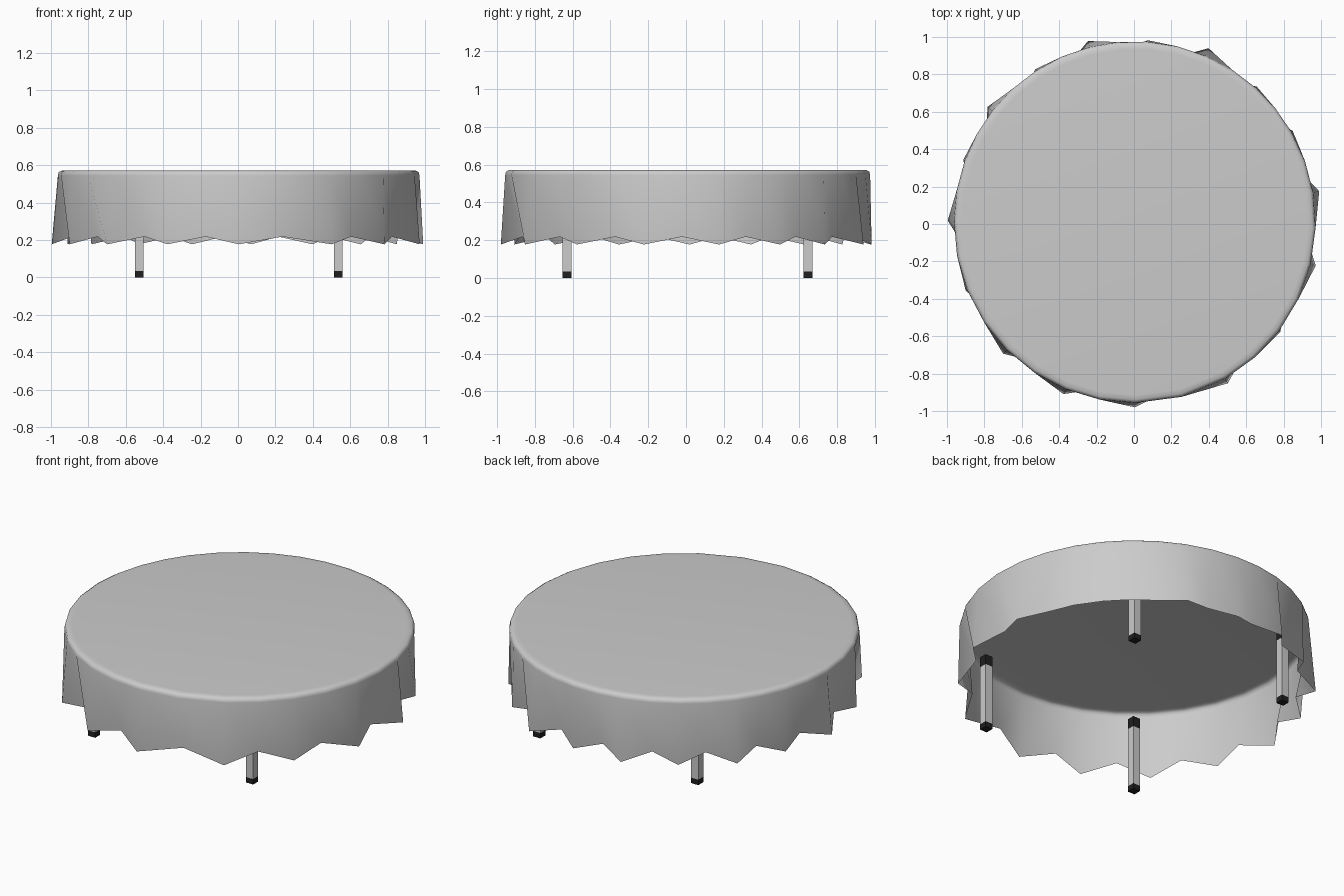
import bpy, bmesh, math

if "Cube" in bpy.data.objects:
    bpy.data.objects.remove(bpy.data.objects["Cube"])

CX, CY = 0.004, 0.010


def material(name, v):
    m = bpy.data.materials.new(name)
    m.diffuse_color = (v, v, v, 1)
    m.use_nodes = True
    m.node_tree.nodes["Principled BSDF"].inputs["Base Color"].default_value = m.diffuse_color
    return m


cloth_mat = material("grey cloth", 0.60)
leg_mat = material("grey leg", 0.60)
cap_mat = material("black cap", 0.014)


def to_object(name, bm, mats):
    me = bpy.data.meshes.new(name)
    bm.to_mesh(me)
    bm.free()
    ob = bpy.data.objects.new(name, me)
    bpy.context.collection.objects.link(ob)
    for m in mats:
        me.materials.append(m)
    return ob


# Draped cloth: fold tips (degrees, hem radius) with a valley between neighbours
tips = [(9.5, 1.0), (30, .975), (48, .975), (67, 1.01), (86, .975), (104.5, 1.0),
        (123, .975), (142, 1.0), (160, .975), (179.5, 1.0), (202, .975), (225, .995),
        (247.5, .995), (270, .99), (300, .995), (323, .975), (346.5, .995)]
hem = []
for i, (a, r) in enumerate(tips):
    nxt = tips[(i + 1) % len(tips)][0]
    if nxt < a:
        nxt += 360
    hem.append((math.radians(a), r, 0.177))
    hem.append((math.radians(a + (nxt - a) * 0.5), 0.905, 0.218))

bm = bmesh.new()
rings = []
for r, z in [(0.925, 0.572), (0.95, 0.570), (0.963, 0.562), (0.967, 0.545)]:
    rings.append([bm.verts.new((CX + r * math.cos(a), CY + r * math.sin(a), z))
                  for a, _, _ in hem])
rings.append([bm.verts.new((CX + r * math.cos(a), CY + r * math.sin(a), z))
              for a, r, z in hem])
bm.faces.new(rings[0])
n = len(hem)
for up, low in zip(rings, rings[1:]):
    for i in range(n):
        j = (i + 1) % n
        bm.faces.new((up[i], low[i], low[j], up[j]))
for f in bm.faces:
    f.smooth = True
to_object("tablecloth", bm, [cloth_mat])


# Square legs with black caps at both ends
def leg(name, x, y):
    bm = bmesh.new()
    h = 0.024
    loops = [[bm.verts.new((x + sx * h, y + sy * h, z))
              for sx, sy in ((-1, -1), (1, -1), (1, 1), (-1, 1))]
             for z in (0, 0.033, 0.397, 0.46)]
    bm.faces.new(loops[0][::-1]).material_index = 1
    bm.faces.new(loops[-1]).material_index = 1
    for k in range(3):
        for i in range(4):
            j = (i + 1) % 4
            f = bm.faces.new((loops[k][i], loops[k][j], loops[k + 1][j], loops[k + 1][i]))
            f.material_index = 0 if k == 1 else 1
    to_object(name, bm, [leg_mat, cap_mat])


for sy, end in ((-1, "front"), (1, "back")):
    for sx, side in ((-1, "left"), (1, "right")):
        leg(f"{end}_{side}_leg", 0.004 + sx * 0.532, 0.008 + sy * 0.638)
